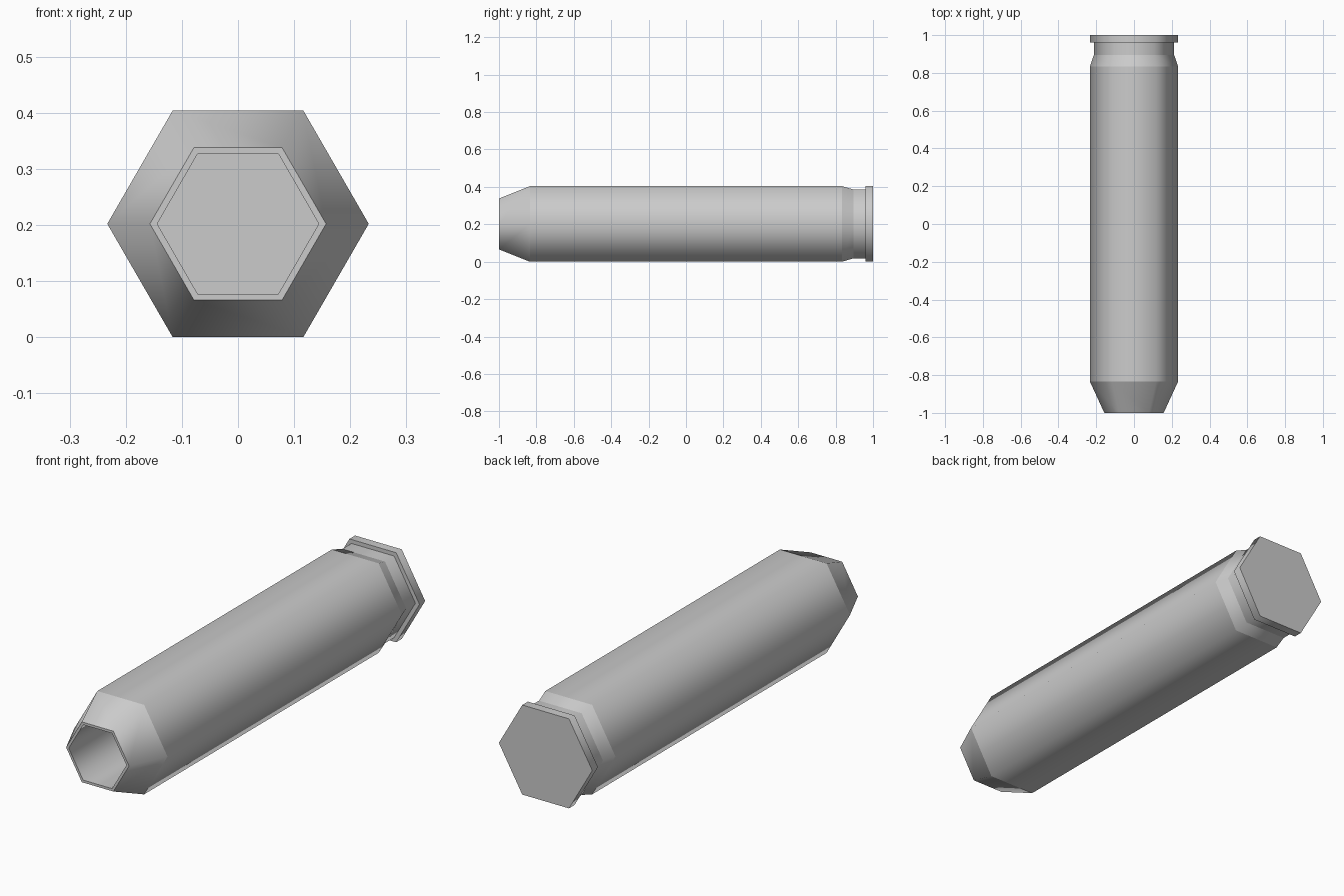
import bpy
import bmesh
import math

if "Cube" in bpy.data.objects:
    bpy.data.objects.remove(bpy.data.objects["Cube"])

SIDES = 6
BODY_R = 0.233
CENTRE_Z = BODY_R * math.cos(math.pi / SIDES)

grey = bpy.data.materials.new("plain grey")
grey.use_nodes = True
colour = (0.6, 0.6, 0.6, 1)
grey.diffuse_color = colour
grey.node_tree.nodes["Principled BSDF"].inputs["Base Color"].default_value = colour


def hex_shell(name, profile):
    """Sweep (y, radius) points round the long axis, capping both ends."""
    bm = bmesh.new()
    rings = []
    for y, r in profile:
        angles = [2 * math.pi * i / SIDES for i in range(SIDES)]
        rings.append([bm.verts.new((r * math.cos(a), y, CENTRE_Z + r * math.sin(a)))
                      for a in angles])
    for a, b in zip(rings, rings[1:]):
        for i in range(SIDES):
            j = (i + 1) % SIDES
            bm.faces.new((a[i], a[j], b[j], b[i]))
    bm.faces.new(rings[0])
    bm.faces.new(rings[-1])
    bmesh.ops.recalc_face_normals(bm, faces=bm.faces)
    # Round shading across the long corners, crisp edges at every ring
    for face in bm.faces:
        face.smooth = True
    for edge in bm.edges:
        a, b = edge.verts
        edge.smooth = abs(a.co.y - b.co.y) > 0.001
    mesh = bpy.data.meshes.new(name)
    bm.to_mesh(mesh)
    bm.free()
    mesh.materials.append(grey)
    obj = bpy.data.objects.new(name, mesh)
    bpy.context.collection.objects.link(obj)
    return obj


# Hollow case: bore floor, bore, mouth lip, shoulder, body, groove, base rim
hex_shell("casing", [
    (0.8, 0.144), (-1, 0.144), (-1, 0.157), (-0.835, BODY_R),
    (0.835, BODY_R), (0.895, 0.2125), (0.96, 0.2125),
    (0.96, BODY_R), (1, BODY_R),
])
